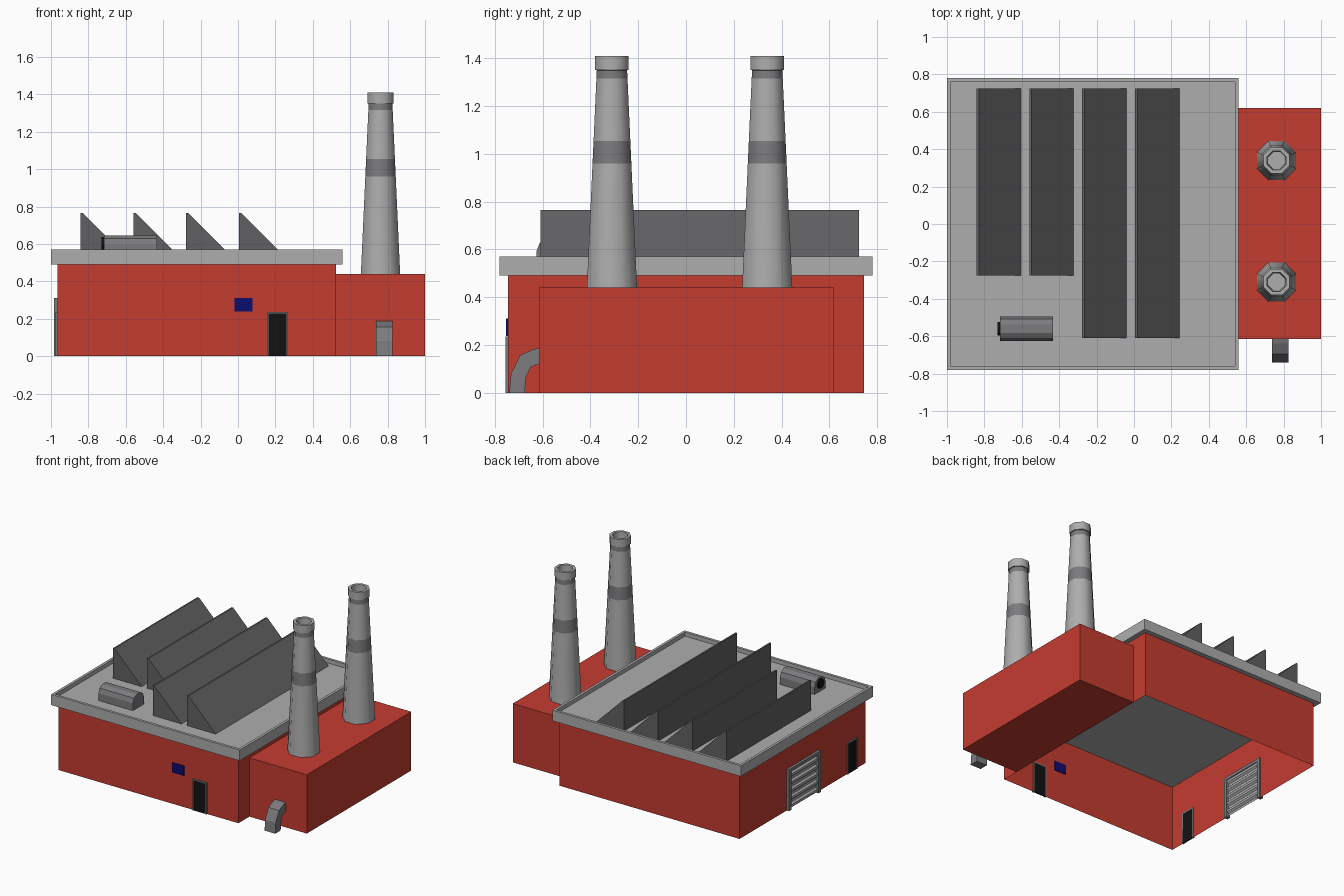
import bpy, bmesh, math
from mathutils import Matrix

if "Cube" in bpy.data.objects:
    bpy.data.objects.remove(bpy.data.objects["Cube"])


def material(name, rgb):
    m = bpy.data.materials.new(name)
    m.diffuse_color = (*rgb, 1)
    m.use_nodes = True
    m.node_tree.nodes["Principled BSDF"].inputs["Base Color"].default_value = m.diffuse_color
    return m


RED = material("brick_red", (0.56, 0.045, 0.03))
BLACK = material("black", (0.006, 0.006, 0.006))
BLUE = material("blue_glass", (0.004, 0.004, 0.16))
DARK = material("dark_grey", (0.12, 0.12, 0.125))
MID = material("mid_grey", (0.2, 0.2, 0.21))
LIGHT = material("light_grey", (0.42, 0.42, 0.42))


def finish(name, bm, *mats, fix=True):
    if fix:
        bmesh.ops.recalc_face_normals(bm, faces=bm.faces)
    me = bpy.data.meshes.new(name)
    bm.to_mesh(me)
    bm.free()
    for m in mats:
        me.materials.append(m)
    ob = bpy.data.objects.new(name, me)
    bpy.context.collection.objects.link(ob)
    return ob


def add_box(bm, lo, hi):
    size = [b - a for a, b in zip(lo, hi)]
    mid = [(a + b) / 2 for a, b in zip(lo, hi)]
    return bmesh.ops.create_cube(bm, size=1, matrix=Matrix.Translation(mid) @ Matrix.Diagonal((*size, 1)))["verts"]


def box(name, lo, hi, mat):
    bm = bmesh.new()
    add_box(bm, lo, hi)
    return finish(name, bm, mat)


def prism(name, profile, vec, place, mat):
    """Extrude a closed 2D profile; place maps its points to 3D."""
    bm = bmesh.new()
    f = bm.faces.new([bm.verts.new(place(a, b)) for a, b in profile])
    r = bmesh.ops.extrude_face_region(bm, geom=[f], use_keep_orig=True)
    bmesh.ops.translate(bm, vec=vec, verts=[v for v in r["geom"] if isinstance(v, bmesh.types.BMVert)])
    return finish(name, bm, mat)


# Main hall: thin walls, open below, with a garage opening on the left
X0, X1, Y, H = -0.965, 0.525, 0.745, 0.49
bm = bmesh.new()


def quad(*pts):
    bm.faces.new([bm.verts.new(p) for p in pts])


quad((X0, -Y, 0), (X1, -Y, 0), (X1, -Y, H), (X0, -Y, H))
quad((X1, -Y, 0), (X1, Y, 0), (X1, Y, H), (X1, -Y, H))
quad((X1, Y, 0), (X0, Y, 0), (X0, Y, H), (X1, Y, H))
G, GH = 0.17, 0.295
for a, b, z in ((Y, G, 0), (G, -G, GH), (-G, -Y, 0)):
    quad((X0, a, z), (X0, b, z), (X0, b, H), (X0, a, H))
finish("hall_walls", bm, RED, fix=False)

# Roof slab with a raised lip
bm = bmesh.new()
add_box(bm, (-1, -0.78, H), (0.56, 0.78, 0.57))
bm.normal_update()
top = max(bm.faces, key=lambda f: f.normal.z)
bmesh.ops.inset_region(bm, faces=[top], thickness=0.028)
inner = bmesh.ops.extrude_face_region(bm, geom=[top])
bmesh.ops.translate(bm, vec=(0, 0, -0.03), verts=[v for v in inner["geom"] if isinstance(v, bmesh.types.BMVert)])
if top.is_valid:
    bm.faces.remove(top)
finish("roof_slab", bm, LIGHT)

# Side annex
box("annex", (X1, -0.615, 0), (1, 0.62, 0.44), RED)

# Saw-tooth roof lights
tooth = [(0, 0.54), (0, 0.765), (0.012, 0.765), (0.237, 0.54)]
for i in range(4):
    x, y = -0.842 + 0.2825 * i, -0.275 if i < 2 else -0.61
    prism(f"saw_tooth_{i + 1}", tooth, (0, 0.725 - y, 0), lambda a, b: (x + a, y, b), DARK)

# Rooftop vent with a round dark mouth
arch = [(-0.065, 0.54), (-0.065, 0.595), (-0.052, 0.628), (-0.022, 0.646),
        (0.022, 0.646), (0.052, 0.628), (0.065, 0.595), (0.065, 0.54)]
prism("roof_vent", arch, (0.285, 0, 0), lambda a, b: (-0.717, -0.56 + a, b), MID)
bm = bmesh.new()
bmesh.ops.create_cone(bm, cap_ends=True, segments=12, radius1=0.036, radius2=0.036, depth=0.03,
                      matrix=Matrix.Translation((-0.714, -0.56, 0.6)) @ Matrix.Rotation(math.pi / 2, 4, 'Y'))
finish("vent_mouth", bm, BLACK)


# Chimneys: eight-sided lathe with dark bands and a hollow cap
def taper(z):
    return 0.105 + (0.0635 - 0.105) * (z - 0.44) / 0.91


outline = [(taper(z), z) for z in (0.44, 0.96, 1.055, 1.315, 1.35)]
outline += [(0.07, 1.352), (0.07, 1.41), (0.05, 1.41), (0.045, 1.28)]
for n, y in enumerate((-0.31, 0.34)):
    bm = bmesh.new()
    rings = []
    for r, z in outline:
        R = r / math.cos(math.pi / 8)
        rings.append([bm.verts.new((0.762 + R * math.cos((k + 0.5) * math.pi / 4),
                                    y + R * math.sin((k + 0.5) * math.pi / 4), z)) for k in range(8)])
    for i in range(len(rings) - 1):
        for k in range(8):
            j = (k + 1) % 8
            f = bm.faces.new((rings[i][k], rings[i][j], rings[i + 1][j], rings[i + 1][k]))
            f.material_index = 1 if i in (1, 3) else 0
    bm.faces.new(rings[-1])
    ob = finish(f"chimney_{n + 1}", bm, LIGHT, MID, fix=False)
    bpy.context.view_layer.objects.active = ob
    ob.select_set(True)
    bpy.ops.object.shade_smooth_by_angle(angle=math.radians(50))
    ob.select_set(False)


# Doors: dark panel in a thin frame, facing -y before turning
def door(name, x, y, turn):
    bm = bmesh.new()
    add_box(bm, (-0.05, -0.006, 0), (0.05, 0.005, 0.228))
    old = set(bm.faces)
    for s in (-1, 1):
        add_box(bm, (s * 0.053 - 0.004, -0.01, 0), (s * 0.053 + 0.004, 0.005, 0.228))
    add_box(bm, (-0.057, -0.01, 0.228), (0.057, 0.005, 0.236))
    for f in bm.faces:
        f.material_index = 0 if f in old else 1
    ob = finish(name, bm, BLACK, MID)
    ob.location = (x, y, 0)
    ob.rotation_euler.z = turn


door("front_door", 0.211, -Y, 0)
door("side_door", X0, -0.58, -math.pi / 2)

# Front window
box("front_window", (-0.02, -0.753, 0.238), (0.078, -0.74, 0.31), BLUE)

# Garage door: frame and ribbed shutter
bm = bmesh.new()
for s in (-1, 1):
    add_box(bm, (-0.985, s * 0.175 - 0.013, 0), (-0.955, s * 0.175 + 0.013, 0.31))
add_box(bm, (-0.985, -0.162, 0.287), (-0.955, 0.162, 0.31))
finish("garage_frame", bm, MID)
bm = bmesh.new()
ribs = []
for i in range(5):
    z, h = i * 0.0574, 0.0574
    ribs += [(-0.962, z), (-0.974, z + 0.2 * h), (-0.974, z + 0.5 * h), (-0.962, z + 0.7 * h)]
ribs.append((-0.962, 0.287))
rows = [[bm.verts.new((x, y, z)) for y in (0.163, -0.163)] for x, z in ribs]
for a, b in zip(rows, rows[1:]):
    bm.faces.new((a[0], a[1], b[1], b[0]))
finish("garage_shutter", bm, LIGHT, fix=False)

# Bent duct on the annex front
duct = [(-0.61, 0.188), (-0.64, 0.182), (-0.695, 0.157), (-0.733, 0.08), (-0.74, 0),
        (-0.675, 0), (-0.67, 0.065), (-0.65, 0.108), (-0.61, 0.122)]
prism("bent_duct", duct, (0.088, 0, 0), lambda a, b: (0.738, a, b), MID)
